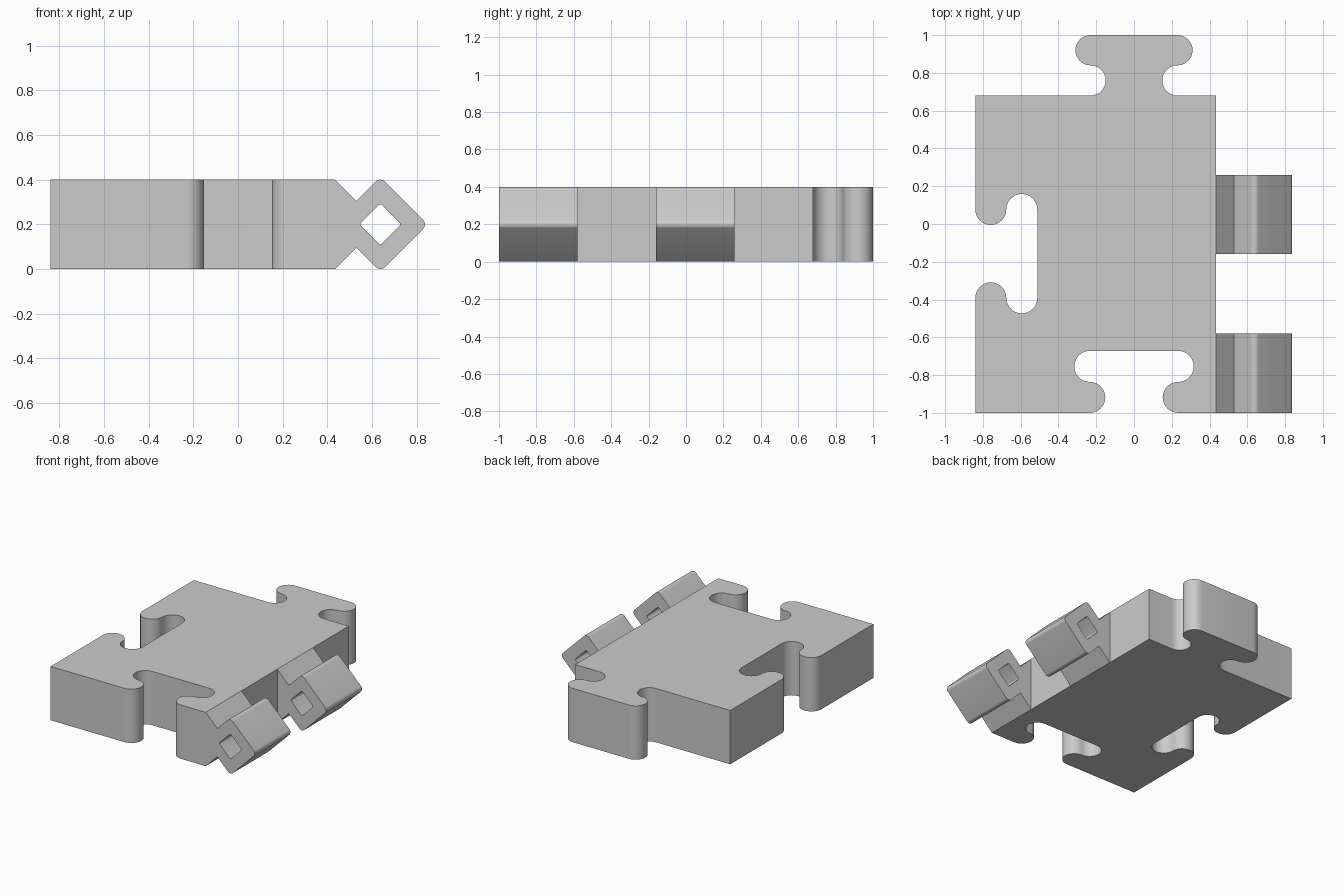
import bpy
import bmesh
from math import pi, sin, cos
from mathutils import Vector

if "Cube" in bpy.data.objects:
    bpy.data.objects.remove(bpy.data.objects["Cube"])

grey = bpy.data.materials.new("plain grey")
grey.use_nodes = True
grey.diffuse_color = (0.6, 0.6, 0.6, 1)
grey.node_tree.nodes["Principled BSDF"].inputs["Base Color"].default_value = grey.diffuse_color

HEIGHT = 0.4


def prism(name, loops, sweep):
    """Fill closed loops (outline plus holes) and extrude them along sweep."""
    bm = bmesh.new()
    for loop in loops:
        verts = [bm.verts.new(p) for p in loop]
        for i, v in enumerate(verts):
            bm.edges.new((verts[i - 1], v))
    bmesh.ops.triangle_fill(bm, edges=bm.edges[:], use_beauty=True)
    caps = bmesh.ops.extrude_face_region(bm, geom=bm.faces[:], use_keep_orig=True)
    moved = [g for g in caps["geom"] if isinstance(g, bmesh.types.BMVert)]
    bmesh.ops.translate(bm, verts=moved, vec=sweep)
    bmesh.ops.recalc_face_normals(bm, faces=bm.faces[:])
    mesh = bpy.data.meshes.new(name)
    bm.to_mesh(mesh)
    bm.free()
    mesh.materials.append(grey)
    obj = bpy.data.objects.new(name, mesh)
    bpy.context.collection.objects.link(obj)
    bpy.ops.object.select_all(action="DESELECT")
    obj.select_set(True)
    bpy.context.view_layer.objects.active = obj
    bpy.ops.object.shade_smooth_by_angle(angle=pi / 6)
    return obj


def jigsaw(centre, along, inward, half, r, steps=16):
    """Interlocking tab or socket outline: two opposed half circles per side."""
    side = []
    for row, bulge in ((1, -1), (3, 1)):
        for i in range(steps + 1):
            t = pi * (i / steps - 0.5)
            side.append((half + bulge * r * cos(t), row * r + r * sin(t)))
        if row == 1:
            side.pop()
    path = [(-u, v) for u, v in side] + side[::-1]
    c, a, n = (Vector((*p, 0)) for p in (centre, along, inward))
    return [c + a * u + n * v for u, v in path]


def rounded_corner(cx, cz, reach, r, angle, steps=8):
    """Rounded corner of a square standing on its point."""
    d = reach - r * 2 ** 0.5
    px, pz = cx + d * cos(angle), cz + d * sin(angle)
    turns = [angle + pi / 2 * (i / steps - 0.5) for i in range(steps + 1)]
    return [(px + r * cos(t), pz + r * sin(t)) for t in turns]


# Panel with a tab at the back and sockets at the front and right-hand side
left, right, front, back = -0.84, 0.435, -1, 0.68
outline = [Vector((left, front, 0))]
outline += jigsaw((0, front), (1, 0), (0, 1), 0.234, 0.082)
outline += [Vector((right, front, 0)), Vector((right, back, 0))]
outline += jigsaw((0, back), (-1, 0), (0, 1), 0.23, 0.08)
outline += [Vector((left, back, 0))]
outline += jigsaw((left, -0.157), (0, -1), (1, 0), 0.234, 0.082)
prism("panel", [outline], (0, 0, HEIGHT))

# Hinge knuckles: tapered root, diamond barrel and square pin hole
cx, cz = 0.6375, HEIGHT / 2
profile = [(right, HEIGHT), (right, 0), (0.53, 0.095)]
hole = []
for angle in (-pi / 2, 0, pi / 2):
    profile += rounded_corner(cx, cz, 0.2125, 0.03, angle)
profile.append((0.53, 0.305))
for k in range(4):
    hole += rounded_corner(cx, cz, 0.093, 0.01, k * pi / 2, 4)

for name, y in (("front_knuckle", front), ("middle_knuckle", -0.16)):
    loops = [[(x, y, z) for x, z in loop] for loop in (profile, hole)]
    prism(name, loops, (0, 0.42, 0))
